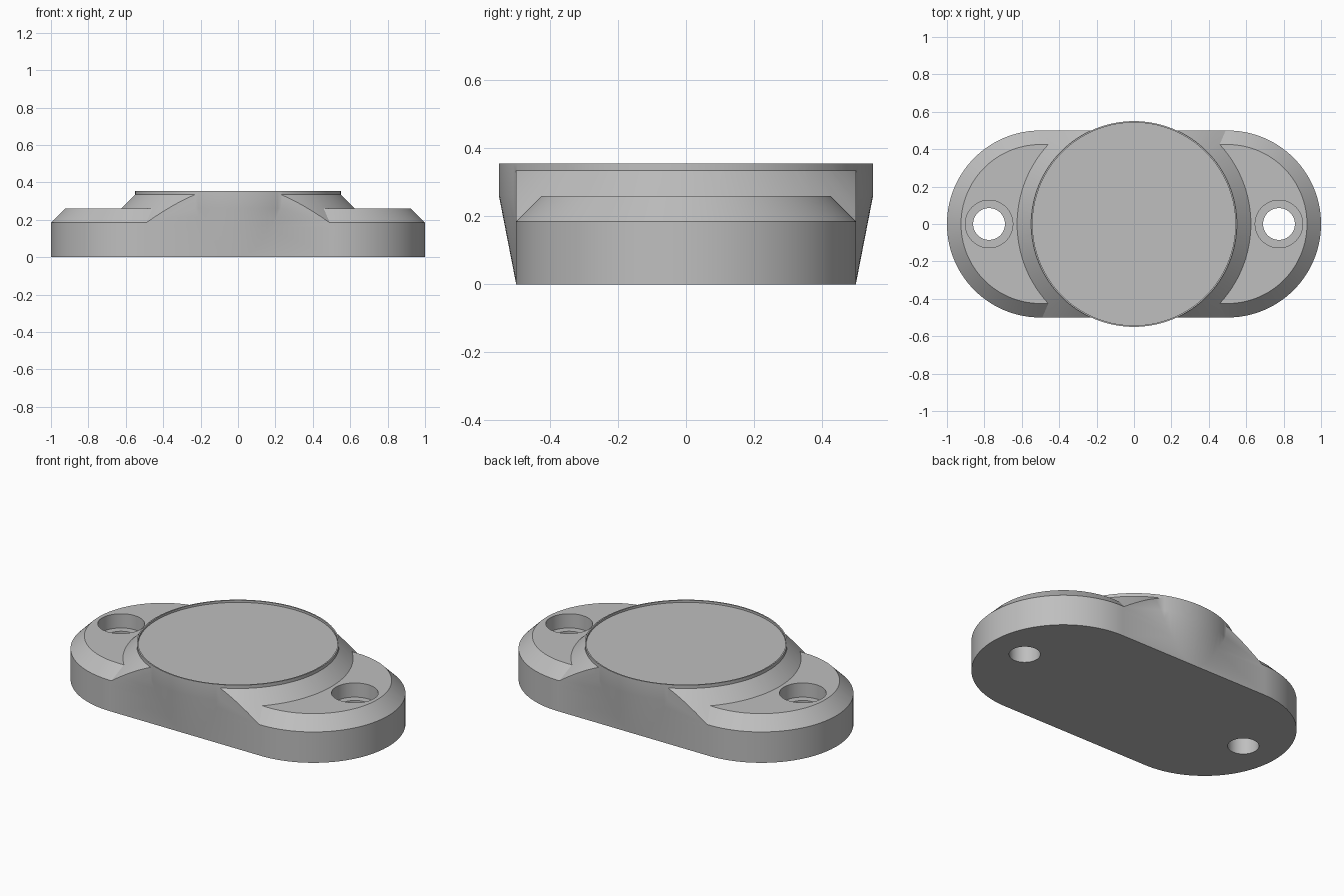
import bpy
import bmesh
from math import pi, sin, cos, radians

cube = bpy.data.objects.get("Cube")
if cube:
    bpy.data.objects.remove(cube, do_unlink=True)

SEGMENTS = 128

grey = bpy.data.materials.new("plain grey")
grey.use_nodes = True
grey.diffuse_color = (0.52, 0.52, 0.52, 1)
grey.node_tree.nodes["Principled BSDF"].inputs["Base Color"].default_value = grey.diffuse_color


def loft(name, profile, spread=0.0, x=0.0):
    """Stack rings of (radius, height); spread pulls the two halves apart into a stadium."""
    bm = bmesh.new()
    rings = []
    for radius, z in profile:
        ring = []
        for half in (0, 1):
            side = 1 - 2 * half
            count = SEGMENTS // 2 + (1 if spread else 0)
            for i in range(count):
                a = -pi / 2 + half * pi + 2 * pi * i / SEGMENTS
                ring.append(bm.verts.new((x + side * spread + radius * cos(a), radius * sin(a), z)))
        rings.append(ring)
    for low, high in zip(rings, rings[1:]):
        for i in range(len(low)):
            j = (i + 1) % len(low)
            bm.faces.new((low[i], low[j], high[j], high[i]))
    bm.faces.new(rings[0][::-1])
    bm.faces.new(rings[-1])
    bmesh.ops.recalc_face_normals(bm, faces=bm.faces[:])
    mesh = bpy.data.meshes.new(name)
    bm.to_mesh(mesh)
    bm.free()
    mesh.materials.append(grey)
    obj = bpy.data.objects.new(name, mesh)
    bpy.context.collection.objects.link(obj)
    return obj


def combine(target, tool, operation):
    """Apply a boolean and discard the tool."""
    mod = target.modifiers.new("combine", 'BOOLEAN')
    mod.operation = operation
    mod.solver = 'EXACT'
    mod.object = tool
    bpy.context.view_layer.objects.active = target
    bpy.ops.object.modifier_apply(modifier=mod.name)
    bpy.data.objects.remove(tool, do_unlink=True)


# Stadium base with chamfered shoulders
body = loft("mount_body", [(0.5, 0), (0.5, 0.185), (0.425, 0.26)], spread=0.5)

# Sloped collar, trimmed flush with the straight sides
collar = loft("collar", [(0.73, 0.155), (0.545, 0.34)])
combine(collar, loft("trim", [(0.5, -0.1), (0.5, 0.5)], spread=0.5), 'INTERSECT')
combine(body, collar, 'UNION')

# Round head that flares out past the sides, with a shallow recess on top
head = loft("head", [(0.4995, 0.001), (0.55, 0.26), (0.55, 0.355),
                     (0.542, 0.355), (0.542, 0.342)])
combine(body, head, 'UNION')

# Counterbored screw holes
for x in (-0.775, 0.775):
    combine(body, loft("screw_hole", [(0.085, -0.1), (0.085, 0.175),
                                      (0.127, 0.175), (0.127, 0.4)], x=x), 'DIFFERENCE')

# Smooth curved walls, crisp edges
bpy.ops.object.select_all(action='DESELECT')
body.select_set(True)
bpy.context.view_layer.objects.active = body
bpy.ops.object.shade_smooth_by_angle(angle=radians(24))
